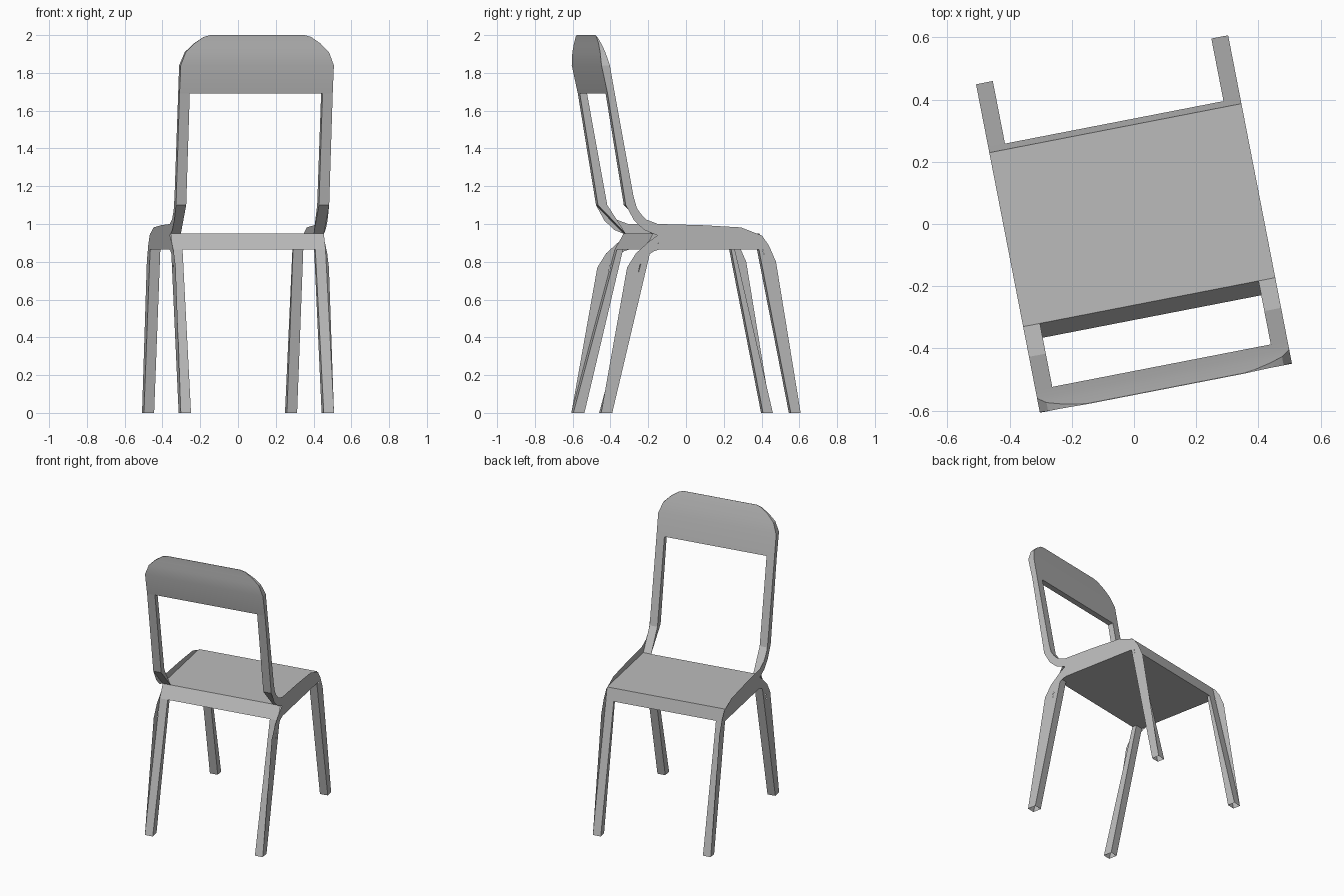
import bpy
import bmesh
import math

cube = bpy.data.objects.get("Cube")
if cube:
    bpy.data.objects.remove(cube, do_unlink=True)

grey = bpy.data.materials.new("plain grey")
grey.use_nodes = True
COLOUR = (0.5, 0.5, 0.5, 1)
grey.diffuse_color = COLOUR
grey.node_tree.nodes["Principled BSDF"].inputs["Base Color"].default_value = COLOUR

HALF = 0.413          # half width of the chair
INNER = 0.358         # inner face of legs and posts
TURN = math.radians(11)


def finish(name, bm, mirror):
    mesh = bpy.data.meshes.new(name)
    bm.to_mesh(mesh)
    bm.free()
    mesh.materials.append(grey)
    obj = bpy.data.objects.new(name, mesh)
    bpy.context.collection.objects.link(obj)
    obj.rotation_euler.z = TURN
    if mirror:
        obj.modifiers.new("Mirror", 'MIRROR').use_axis[0] = True
    bpy.ops.object.select_all(action='DESELECT')
    obj.select_set(True)
    bpy.context.view_layer.objects.active = obj
    bpy.ops.object.shade_smooth_by_angle(angle=math.radians(18))


def tube(name, rings, caps=False, mirror=False):
    """Join rings of four corners into a four-sided tube."""
    bm = bmesh.new()
    loops = [[bm.verts.new(p) for p in ring] for ring in rings]
    for a, b in zip(loops, loops[1:]):
        for i in range(4):
            j = (i + 1) % 4
            bm.faces.new((a[i], a[j], b[j], b[i]))
    if caps:
        bm.faces.new(loops[0])
        bm.faces.new(loops[-1])
    bmesh.ops.recalc_face_normals(bm, faces=bm.faces)
    finish(name, bm, mirror)


def bar(name, outer, inner):
    """Mirrored pair of straight-sided hollow bars between (y, z) edges."""
    tube(name, [[(HALF, *a), (INNER, *a), (INNER, *b), (HALF, *b)]
                for a, b in zip(outer, inner)], mirror=True)


def wall(name, edge_a, edge_b):
    """Mirrored pair of thin curved outer walls between two (y, z) edges."""
    bm = bmesh.new()
    a = [bm.verts.new((HALF, *p)) for p in edge_a]
    b = [bm.verts.new((HALF, *p)) for p in edge_b]
    for i in range(len(a) - 1):
        face = bm.faces.new((a[i], a[i + 1], b[i + 1], b[i]))
        face.normal_update()
        if face.normal.x < 0:
            face.normal_flip()
    finish(name, bm, True)


# Straight hollow legs
bar("front_leg", [(0.333, 0.865), (0.538, 0)], [(0.313, 0.865), (0.485, 0)])
bar("rear_leg", [(-0.303, 0.865), (-0.538, 0)], [(-0.27, 0.865), (-0.478, 0)])

# Curved outer walls of the legs
wall("front_leg_wall",
     [(0.314, 0.95), (0.367, 0.886), (0.405, 0.80), (0.538, 0)],
     [(0.30, 0.865), (0.335, 0.865), (0.347, 0.80), (0.485, 0)])
wall("rear_leg_wall",
     [(-0.235, 0.94), (-0.285, 0.903), (-0.35, 0.845), (-0.398, 0.77), (-0.538, 0)],
     [(-0.226, 0.865), (-0.255, 0.855), (-0.30, 0.825), (-0.33, 0.78), (-0.478, 0)])

# Back posts, tapering to the rear edge of the seat
bar("back_post", [(-0.256, 0.95), (-0.355, 1.10), (-0.464, 1.69)],
    [(-0.257, 0.95), (-0.405, 1.10), (-0.503, 1.69)])
wall("back_post_wall",
     [(-0.232, 1.0), (-0.296, 1.024), (-0.343, 1.075), (-0.364, 1.15), (-0.464, 1.69)],
     [(-0.235, 0.94), (-0.305, 0.968), (-0.36, 1.018), (-0.405, 1.10), (-0.503, 1.69)])

# Top rail: wedge with rounded corners (z, half width, front y, back y)
rail = [(1.69, HALF, -0.464, -0.503), (1.84, HALF, -0.491, -0.536),
        (1.91, 0.386, -0.51, -0.538), (1.955, 0.341, -0.523, -0.538),
        (1.99, 0.29, -0.534, -0.539), (2.0, 0.255, -0.538, -0.54)]
tube("top_rail", [[(-w, f, z), (w, f, z), (w, b, z), (-w, b, z)]
                  for z, w, f, b in rail], caps=True)

# Seat panel with sloped front and rear edges
seat = [(-0.256, 0.95), (0.314, 0.95), (0.333, 0.865), (-0.303, 0.865)]
tube("seat", [[(x, y, z) for y, z in seat] for x in (-HALF, HALF)])

# Thin side walls rising above the seat
wall("seat_side_wall",
     [(-0.235, 0.94), (-0.232, 1.0), (0, 0.994), (0.216, 0.982), (0.329, 0.939), (0.367, 0.886)],
     [(-0.23, 0.90), (-0.226, 0.865), (0, 0.865), (0.216, 0.865), (0.30, 0.865), (0.335, 0.865)])
